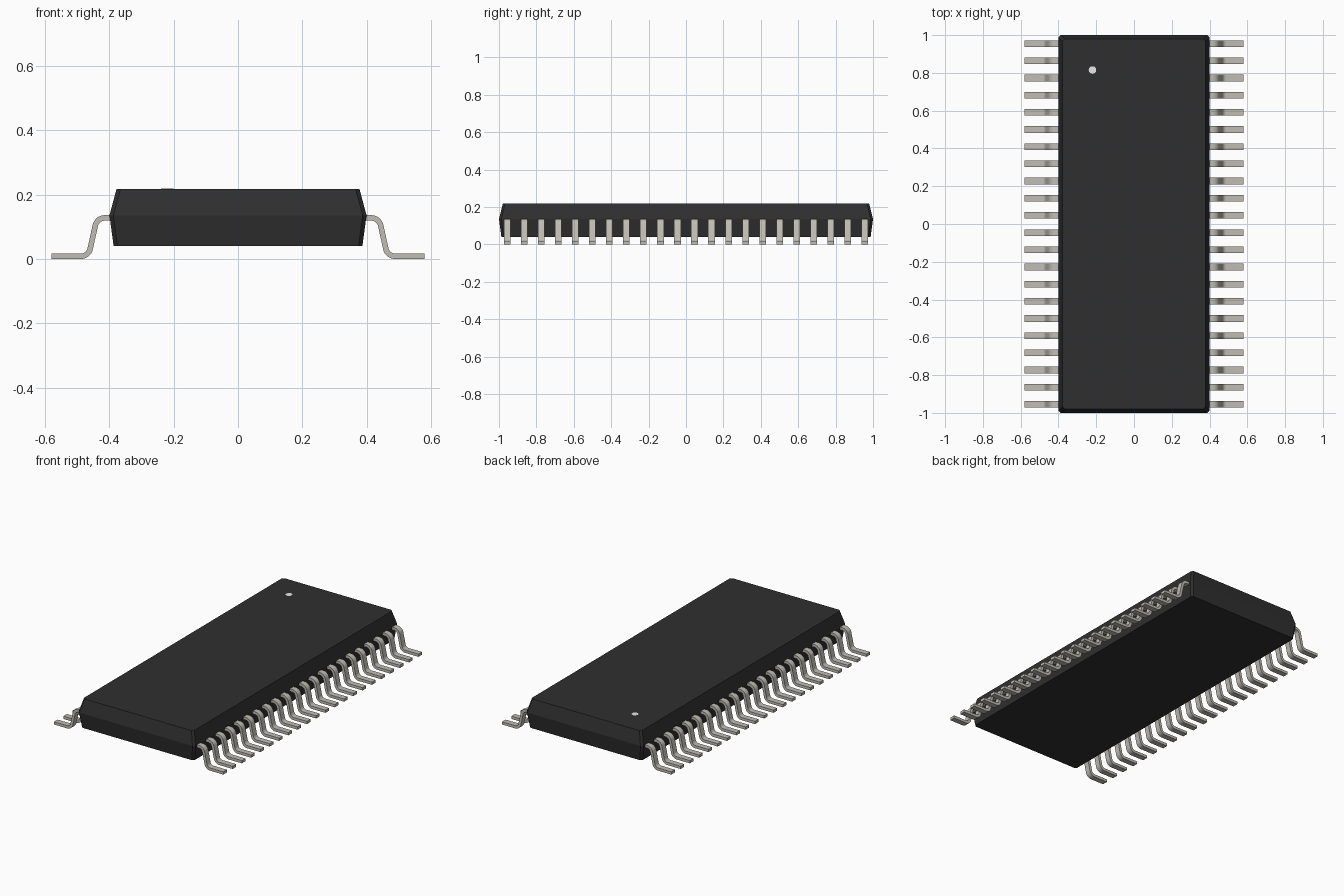
import bpy
import bmesh
from math import tan
from mathutils import Vector

if "Cube" in bpy.data.objects:
    bpy.data.objects.remove(bpy.data.objects["Cube"], do_unlink=True)


def material(name, rgb, roughness):
    mat = bpy.data.materials.new(name)
    mat.use_nodes = True
    mat.diffuse_color = (*rgb, 1)
    bsdf = mat.node_tree.nodes["Principled BSDF"]
    bsdf.inputs["Base Color"].default_value = (*rgb, 1)
    bsdf.inputs["Roughness"].default_value = roughness
    return mat


def add_object(name, bm, mat):
    bmesh.ops.recalc_face_normals(bm, faces=bm.faces)
    mesh = bpy.data.meshes.new(name)
    bm.to_mesh(mesh)
    bm.free()
    mesh.materials.append(mat)
    obj = bpy.data.objects.new(name, mesh)
    bpy.context.collection.objects.link(obj)
    return obj


def bridge(bm, loops):
    """Skin a list of equal vertex loops and cap both ends."""
    for a, b in zip(loops, loops[1:]):
        for i in range(len(a)):
            j = (i + 1) % len(a)
            bm.faces.new((a[i], a[j], b[j], b[i]))
    bm.faces.new(loops[0])
    bm.faces.new(loops[-1])


def rounded_path(corners, radius, steps):
    """Replace inner corners of a 2D path with circular arcs."""
    path = [corners[0]]
    for before, corner, after in zip(corners, corners[1:], corners[2:]):
        u = (before - corner).normalized()
        v = (after - corner).normalized()
        half = u.angle(v) / 2
        start = corner + u * (radius / tan(half))
        end = corner + v * (radius / tan(half))
        centre = corner + (u + v).normalized() * (radius ** 2 + (start - corner).length ** 2) ** 0.5
        for k in range(steps + 1):
            # Project the chord onto the arc
            chord = start.lerp(end, k / steps)
            path.append(centre + (chord - centre).normalized() * radius)
    return path + [corners[-1]]


black = material("black moulding", (0.028, 0.028, 0.028), 0.6)
silver = material("silver metal", (0.53, 0.51, 0.455), 0.4)
white = material("white marking", (0.8, 0.8, 0.8), 0.5)

# Moulded body: chamfered rectangles tapering away from the parting line
TOP = 0.218
CHAMFER = 0.012
bm = bmesh.new()
loops = []
for hx, hy, z in ((0.387, 0.987, 0.04), (0.4, 1.0, 0.136), (0.378, 0.979, TOP)):
    cx, cy = hx - CHAMFER, hy - CHAMFER
    outline = ((hx, -cy), (hx, cy), (cx, hy), (-cx, hy),
               (-hx, cy), (-hx, -cy), (-cx, -hy), (cx, -hy))
    loops.append([bm.verts.new((x, y, z)) for x, y in outline])
bridge(bm, loops)
add_object("chip_body", bm, black)

# Gull-wing lead: a flat strip following a rounded path
COUNT = 22
FIRST = 0.955
THICK, WIDTH = 0.017, 0.035
corners = [Vector(p) for p in ((0.385, 0.128), (0.439, 0.128), (0.465, THICK / 2), (0.58, THICK / 2))]
path = rounded_path(corners, 0.03, 7)
bm = bmesh.new()
loops = []
for i, p in enumerate(path):
    tangent = (path[min(i + 1, len(path) - 1)] - path[max(i - 1, 0)]).normalized()
    side = Vector((-tangent.y, tangent.x)) * THICK / 2
    loops.append([bm.verts.new((q.x, y, q.y)) for q, y in (
        (p + side, -WIDTH / 2), (p + side, WIDTH / 2),
        (p - side, WIDTH / 2), (p - side, -WIDTH / 2))])
bridge(bm, loops)
bmesh.ops.translate(bm, verts=bm.verts, vec=(0, -FIRST, 0))
leads = add_object("leads", bm, silver)
bpy.context.view_layer.objects.active = leads
leads.select_set(True)
bpy.ops.object.shade_smooth_by_angle()

# Repeat the lead along the body and on the opposite side
row = leads.modifiers.new("row", "ARRAY")
row.count = COUNT
row.use_relative_offset = False
row.use_constant_offset = True
row.constant_offset_displace = (0, 2 * FIRST / (COUNT - 1), 0)
mirror = leads.modifiers.new("both_sides", "MIRROR")
mirror.use_mirror_merge = False

# Small orientation dot, almost flush with the top
bm = bmesh.new()
bmesh.ops.create_cone(bm, cap_ends=True, segments=24, radius1=0.02, radius2=0.02, depth=0.002)
bmesh.ops.translate(bm, verts=bm.verts, vec=(-0.22, 0.815, TOP))
add_object("orientation_dot", bm, white)
